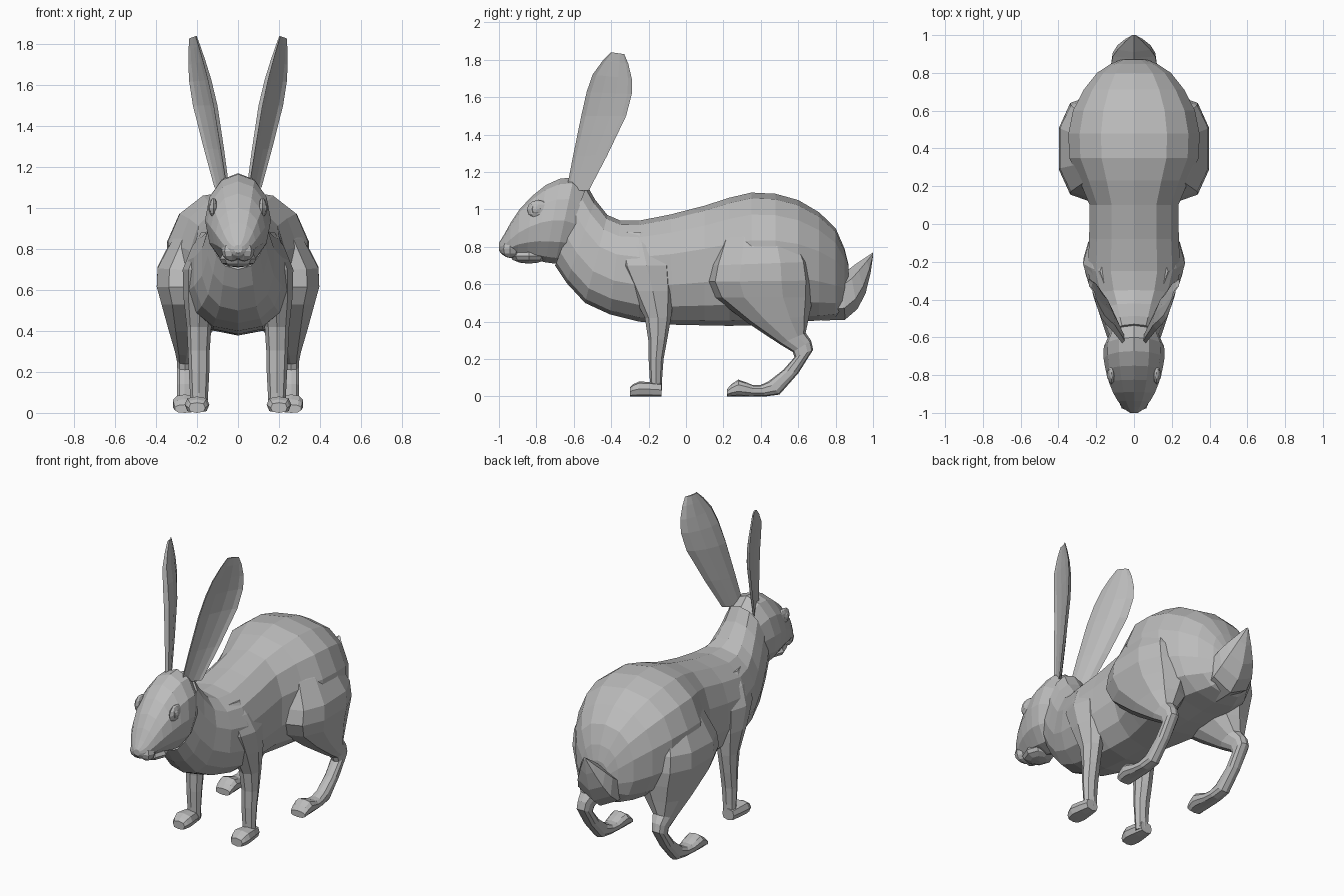
import bpy, bmesh, math
from mathutils import Vector

if "Cube" in bpy.data.objects:
    bpy.data.objects.remove(bpy.data.objects["Cube"], do_unlink=True)

grey = (0.5, 0.5, 0.5, 1)
fur = bpy.data.materials.new("plain_grey")
fur.use_nodes = True
fur.diffuse_color = grey
fur.node_tree.nodes["Principled BSDF"].inputs["Base Color"].default_value = grey


def finish(name, bm, mirrored):
    """Turn the bmesh into a named object, with an optional twin across x."""
    bmesh.ops.recalc_face_normals(bm, faces=bm.faces)
    mesh = bpy.data.meshes.new(name)
    bm.to_mesh(mesh)
    bm.free()
    mesh.materials.append(fur)
    part = bpy.data.objects.new(name, mesh)
    bpy.context.collection.objects.link(part)
    if mirrored:
        part.modifiers.new("mirror", "MIRROR").use_mirror_merge = False


def oval(sides, power=1.0):
    """Cross-section that becomes boxier as power falls below one."""
    def squash(value):
        return math.copysign(abs(value) ** power, value)
    angles = [math.tau * i / sides for i in range(sides)]
    return [(squash(math.cos(a)), squash(math.sin(a))) for a in angles]


def crescent(sides):
    """Cross-section dished on the outer side and turned to face forwards."""
    return [(u, 0.5 + (v if v < 0 else -0.4 * v) - u) for u, v in oval(sides)]


def add_midpoints(rings):
    """Insert a ring halfway along the smooth curve between each pair."""
    result = []
    last = len(rings) - 1
    for i in range(last):
        before, after = rings[max(i - 1, 0)], rings[min(i + 2, last)]
        here, there = rings[i], rings[i + 1]
        middle = [(9 * (b + c) - a - d) / 16
                  for a, b, c, d in zip(before, here, there, after)]
        result += [here, middle]
    return result + [rings[last]]


def loft(name, rings, profile, mirrored=False):
    """Ring: y, z of one edge; y, z of the opposite edge; centre x; half width."""
    bm = bmesh.new()
    loops = []
    for y1, z1, y2, z2, x, half_width in add_midpoints(rings):
        first, second = Vector((x, y1, max(z1, 0))), Vector((x, y2, max(z2, 0)))
        middle, arm = (first + second) / 2, (first - second) / 2
        side = Vector((half_width, 0, 0))
        loops.append([bm.verts.new(middle + arm * u + side * v) for u, v in profile])
    for lower, upper in zip(loops, loops[1:]):
        for i in range(len(profile)):
            bm.faces.new((lower[i - 1], lower[i], upper[i], upper[i - 1]))
    bm.faces.new(loops[0])
    bm.faces.new(loops[-1])
    finish(name, bm, mirrored)


def blob(name, centre, size, mirrored=True):
    """Low-poly ellipsoid."""
    bm = bmesh.new()
    bmesh.ops.create_uvsphere(bm, u_segments=8, v_segments=6, radius=1)
    bmesh.ops.scale(bm, vec=size, verts=bm.verts)
    bmesh.ops.translate(bm, vec=centre, verts=bm.verts)
    finish(name, bm, mirrored)


# Trunk and neck, from the rump to the back of the skull
loft("body", [
    (.87, .7, .87, .5, 0, .07),
    (.8, .9, .8, .42, 0, .2),
    (.6, 1.05, .6, .4, 0, .33),
    (.35, 1.09, .35, .38, 0, .35),
    (.1, 1.02, .1, .38, 0, .24),
    (-.25, .94, -.25, .4, 0, .25),
    (-.42, .97, -.54, .5, 0, .18),
    (-.53, 1.13, -.7, .7, 0, .13)], oval(14, 0.85))

# Head tapering to a blunt muzzle
loft("head", [
    (-.5, 1.06, -.57, .74, 0, .1),
    (-.6, 1.17, -.7, .71, 0, .16),
    (-.75, 1.13, -.8, .73, 0, .15),
    (-.89, 1, -.9, .75, 0, .11),
    (-.97, .87, -.97, .75, 0, .06),
    (-1, .82, -1, .78, 0, .02)], oval(12))
blob("lower_jaw", (0, -.84, .75), (.09, .1, .04), mirrored=False)
blob("muzzle_pad", (.03, -.94, .79), (.05, .05, .05))
blob("eye_socket", (.12, -.79, 1), (.02, .06, .05))
blob("eyeball", (.125, -.8, 1), (.02, .03, .03))

# Long cupped ears
loft("ear", [
    (-.64, 1.1, -.52, 1.1, .07, .03),
    (-.56, 1.5, -.32, 1.5, .145, .05),
    (-.5, 1.72, -.29, 1.7, .19, .035),
    (-.4, 1.84, -.33, 1.83, .215, .015)], crescent(10), mirrored=True)

# Front legs with shoulders, and paws
loft("front_leg", [
    (-.34, .88, -.16, .88, .11, .07),
    (-.36, .7, -.06, .7, .17, .1),
    (-.22, .42, -.08, .42, .19, .06),
    (-.2, .2, -.12, .2, .19, .05),
    (-.19, .02, -.13, .02, .19, .04)], oval(8), mirrored=True)
loft("front_paw", [
    (-.13, .07, -.13, 0, .2, .04),
    (-.25, .08, -.25, 0, .2, .06),
    (-.3, .05, -.3, 0, .2, .04)], oval(8, 0.7), mirrored=True)

# Hind legs: haunch, hock and long foot
loft("hind_leg", [
    (.24, .97, .54, 1, .14, .1),
    (.13, .7, .67, .72, .21, .19),
    (.15, .53, .68, .53, .21, .17),
    (.5, .28, .64, .34, .25, .06),
    (.58, .21, .68, .25, .26, .04),
    (.44, .08, .5, .01, .26, .04),
    (.36, .06, .36, 0, .26, .05),
    (.28, .09, .28, 0, .26, .06),
    (.22, .04, .22, 0, .26, .05)], oval(10, 0.8), mirrored=True)

# Short pointed tail
loft("tail", [
    (.72, .6, .63, .42, 0, .07),
    (.84, .66, .85, .41, 0, .14),
    (.91, .71, .96, .55, 0, .1),
    (1, .77, 1, .75, 0, .01)], oval(6))
